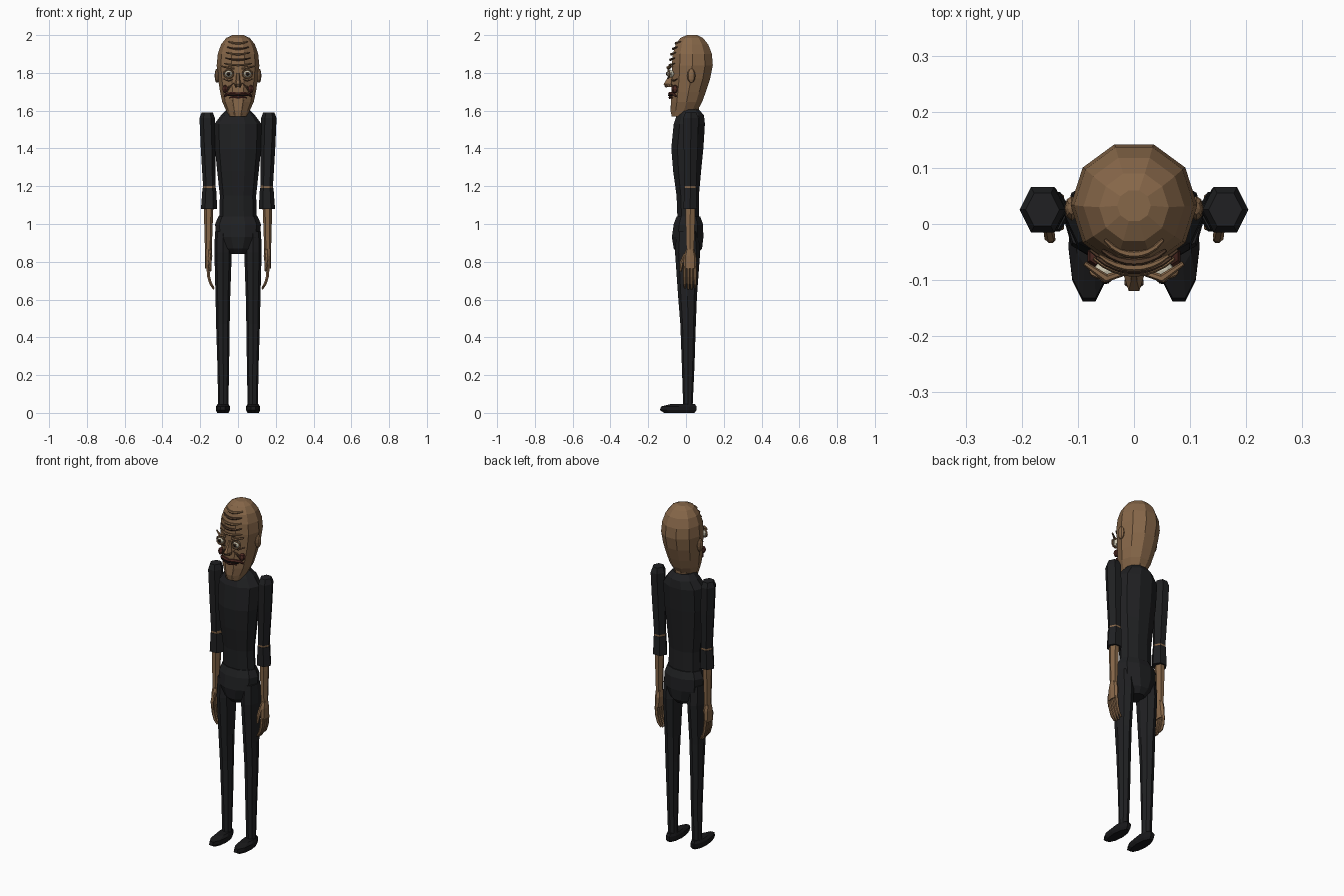
import bpy, bmesh, math
from mathutils import Vector, Matrix

cube = bpy.data.objects.get("Cube")
if cube:
    bpy.data.objects.remove(cube, do_unlink=True)


def material(name, rgb):
    m = bpy.data.materials.new(name)
    m.use_nodes = True
    m.diffuse_color = (*rgb, 1)
    m.node_tree.nodes["Principled BSDF"].inputs["Base Color"].default_value = (*rgb, 1)
    return m


SKIN = material("brown skin", (0.24, 0.135, 0.066))
CREASE = material("dark brown crease", (0.095, 0.05, 0.027))
LIP = material("dark red lip", (0.075, 0.022, 0.016))
CLOTH = material("black cloth", (0.014, 0.0145, 0.016))
SHOE = material("black shoe", (0.009, 0.009, 0.01))
WHITE = material("eye cream", (0.62, 0.58, 0.45))
PUPIL = material("pupil black", (0.01, 0.008, 0.007))


def finish(name, bm, mat):
    bmesh.ops.recalc_face_normals(bm, faces=bm.faces)
    mesh = bpy.data.meshes.new(name)
    bm.to_mesh(mesh)
    bm.free()
    mesh.materials.append(mat)
    obj = bpy.data.objects.new(name, mesh)
    bpy.context.collection.objects.link(obj)
    return obj


def skin_rings(name, rings, mat):
    """Join rings of points into a closed faceted body."""
    bm = bmesh.new()
    loops = [[bm.verts.new(p) for p in ring] for ring in rings]
    n = len(loops[0])
    for a, b in zip(loops, loops[1:]):
        for i in range(n):
            j = (i + 1) % n
            bm.faces.new((a[i], a[j], b[j], b[i]))
    bm.faces.new(loops[0])
    bm.faces.new(loops[-1])
    return finish(name, bm, mat)


def loft(name, sections, mat, n=10):
    """Stack sections given as z, centre x, half width, front y, back y."""
    angles = [math.tau * i / n for i in range(n)]
    reach = max(abs(math.sin(a)) for a in angles)
    rings = []
    for z, cx, rx, front, back in sections:
        cy, ry = (front + back) / 2, (back - front) / 2 / reach
        rings.append([(cx + rx * math.cos(a), cy + ry * math.sin(a), z) for a in angles])
    return skin_rings(name, rings, mat)


def tube(name, path, radii, mat, n=6):
    """Sweep a small polygon along a path."""
    pts = [Vector(p) for p in path]
    rings = []
    for i, p in enumerate(pts):
        t = pts[min(i + 1, len(pts) - 1)] - pts[max(i - 1, 0)]
        q = t.to_track_quat('Z', 'Y')
        r = radii[i] if isinstance(radii, (list, tuple)) else radii
        rings.append([p + q @ Vector((r * math.cos(math.tau * k / n),
                                      r * math.sin(math.tau * k / n), 0)) for k in range(n)])
    return skin_rings(name, rings, mat)


def blob(name, centre, size, mat, u=10, v=6):
    bm = bmesh.new()
    bmesh.ops.create_uvsphere(bm, u_segments=u, v_segments=v, radius=1)
    bmesh.ops.transform(bm, verts=bm.verts,
                        matrix=Matrix.Translation(centre) @ Matrix.Diagonal((*size, 1)))
    return finish(name, bm, mat)


def mirror_sections(s, rows):
    return [(z, s * cx, rx, f, b) for z, cx, rx, f, b in rows]


# Head, neck and torso
head_rows = [(2.0, .03, .005, .06), (1.985, .062, -.03, .09), (1.95, .09, -.055, .118),
             (1.9, .107, -.07, .137), (1.84, .113, -.075, .142), (1.77, .106, -.075, .128),
             (1.7, .095, -.078, .105), (1.645, .083, -.08, .085), (1.6, .062, -.082, .06),
             (1.568, .045, -.075, 0)]
loft("head", [(z, 0, rx, f, b) for z, rx, f, b in head_rows], SKIN)
loft("neck", [(1.66, 0, .045, -.02, .07), (1.56, 0, .05, -.02, .07)], SKIN)
loft("shirt", [(1.605, 0, .062, -.03, .07), (1.575, 0, .09, -.05, .095),
               (1.53, 0, .124, -.065, .1), (1.4, 0, .122, -.078, .092),
               (1.28, 0, .11, -.068, .08), (1.15, 0, .096, -.05, .068),
               (1.02, 0, .1, -.045, .07)], CLOTH)
loft("pelvis", [(1.04, 0, .104, -.05, .075), (1.0, 0, .121, -.065, .09),
                (.93, 0, .117, -.075, .092), (.87, 0, .08, -.065, .085),
                (.84, 0, .045, -.04, .06)], CLOTH)


def face_y(x, z):
    """Front surface of the head at a given width and height."""
    for (z1, w1, f1, b1), (z0, w0, f0, b0) in zip(head_rows, head_rows[1:]):
        if z0 <= z <= z1:
            t = (z - z0) / (z1 - z0)
            w, f, b = w0 + t * (w1 - w0), f0 + t * (f1 - f0), b0 + t * (b1 - b0)
            return (f + b) / 2 - (b - f) / 2 * math.sqrt(max(0, 1 - (x / w) ** 2))
    return 0


def face_strip(name, points, radii, mat, lift=.004):
    return tube(name, [(x, face_y(x, z) - lift, z) for x, z in points], radii, mat)


# Forehead wrinkles
for i in range(5):
    z, w = 1.957 - .029 * i, .052 + .005 * i
    pts = [(w * k / 4, z + .009 * abs(k / 4) ** 2) for k in range(-4, 5)]
    rad = [.003, .005, .006, .007, .007, .007, .006, .005, .003]
    face_strip("forehead_wrinkle", pts, rad, CREASE if i % 2 else SKIN, .004 + .002 * i)

# Nose
loft("nose", [(1.8, 0, .008, -.085, -.06), (1.765, 0, .011, -.103, -.06),
              (1.74, 0, .019, -.119, -.06), (1.725, 0, .015, -.108, -.06)], SKIN, 6)

# Mouth
lip_path = [(-.072, 1.675), (-.06, 1.687), (-.03, 1.692), (0, 1.688),
            (.03, 1.692), (.06, 1.687), (.072, 1.675)]
face_strip("upper_lip", lip_path, [.005, .008, .009, .009, .009, .008, .005], LIP, .008)
face_strip("lower_lip", [(x * .75, z - .018) for x, z in lip_path[1:-1]],
           [.004, .007, .008, .007, .004], LIP, .006)
face_strip("mouth_line", [(-.055, 1.68), (0, 1.68), (.055, 1.68)], .004, PUPIL, .014)

for s, side in ((1, "left"), (-1, "right")):
    # Eyes, lids and brows
    ex, ez = s * .05, 1.795
    blob(side + "_eye", (ex, -.083, ez), (.021, .02, .02), WHITE)
    blob(side + "_iris", (ex, -.1, ez), (.011, .005, .011), CREASE, 8)
    blob(side + "_pupil", (ex, -.103, ez), (.007, .004, .007), PUPIL, 8)
    for up in (1, -1):
        arc = [math.pi * k / 6 for k in range(7)]
        tube(side + "_eyelid", [(ex + .025 * math.cos(a), -.086 - .008 * math.sin(a),
                                 ez + up * .022 * math.sin(a)) for a in arc], .005, SKIN)
    tube(side + "_brow", [(s * .02, -.087, 1.822), (s * .05, -.097, 1.828),
                          (s * .088, -.07, 1.835)], [.006, .008, .004], SKIN)
    face_strip(side + "_eye_bag", [(s * .028, 1.765), (s * .05, 1.758), (s * .078, 1.768)],
               [.003, .005, .003], CREASE)

    # Ears, nostrils and cheeks
    blob(side + "_ear", (s * .111, .028, 1.785), (.013, .022, .038), SKIN, 8)
    blob(side + "_nostril", (s * .011, -.104, 1.73), (.007, .009, .007), CREASE, 6)
    blob(side + "_cheek", (s * .068, -.058, 1.715), (.017, .02, .022), LIP, 6, 4)
    face_strip(side + "_smile_fold", [(s * .022, 1.745), (s * .045, 1.728), (s * .06, 1.7)],
               [.003, .006, .004], CREASE)
    face_strip(side + "_chin_fold", [(s * .03, 1.655), (s * .024, 1.615), (s * .02, 1.58)],
               .0025, CREASE, 0)

    # Sleeves and arms
    loft(side + "_sleeve", mirror_sections(s, [
        (1.59, .163, .03, -.004, .055), (1.56, .163, .041, -.015, .066),
        (1.4, .158, .039, -.012, .062), (1.2, .152, .033, -.008, .054)]), CLOTH, 6)
    loft(side + "_elbow_band", mirror_sections(s, [
        (1.205, .152, .033, -.008, .054), (1.18, .152, .033, -.008, .054)]), SKIN, 6)
    loft(side + "_cuff", mirror_sections(s, [
        (1.19, .152, .036, -.01, .056), (1.08, .153, .043, -.013, .057)]), CLOTH, 6)
    loft(side + "_forearm", mirror_sections(s, [
        (1.18, .154, .027, -.003, .05), (1.05, .156, .024, -.003, .048),
        (.86, .157, .018, .002, .042)]), SKIN, 6)

    # Hands
    loft(side + "_palm", mirror_sections(s, [
        (.87, .157, .018, .002, .042), (.83, .156, .02, -.013, .054),
        (.765, .159, .015, -.014, .056)]), SKIN, 8)
    for k in range(4):
        y = -.006 + .018 * k
        tip = .65 + .008 * abs(k - 1.5)
        tube(side + "_finger", [(s * .16, y, .775), (s * .155, y, .72),
                                (s * .145, y, .685), (s * .128, y, tip)],
             [.009, .009, .008, .005], SKIN)
    tube(side + "_thumb", [(s * .153, -.005, .84), (s * .15, -.024, .795),
                           (s * .146, -.028, .75)], [.009, .01, .006], SKIN)

    # Legs and shoes
    loft(side + "_trouser_leg", mirror_sections(s, [
        (.96, .078, .044, -.05, .065), (.85, .079, .046, -.058, .075),
        (.62, .08, .039, -.042, .058), (.47, .08, .036, -.03, .052),
        (.25, .078, .031, -.022, .045), (.035, .078, .027, -.015, .035)]), CLOTH, 8)
    loft(side + "_shoe", mirror_sections(s, [
        (0, .08, .03, -.115, .045), (.014, .08, .037, -.138, .055),
        (.034, .08, .037, -.132, .056), (.048, .079, .028, -.075, .046)]), SHOE)
